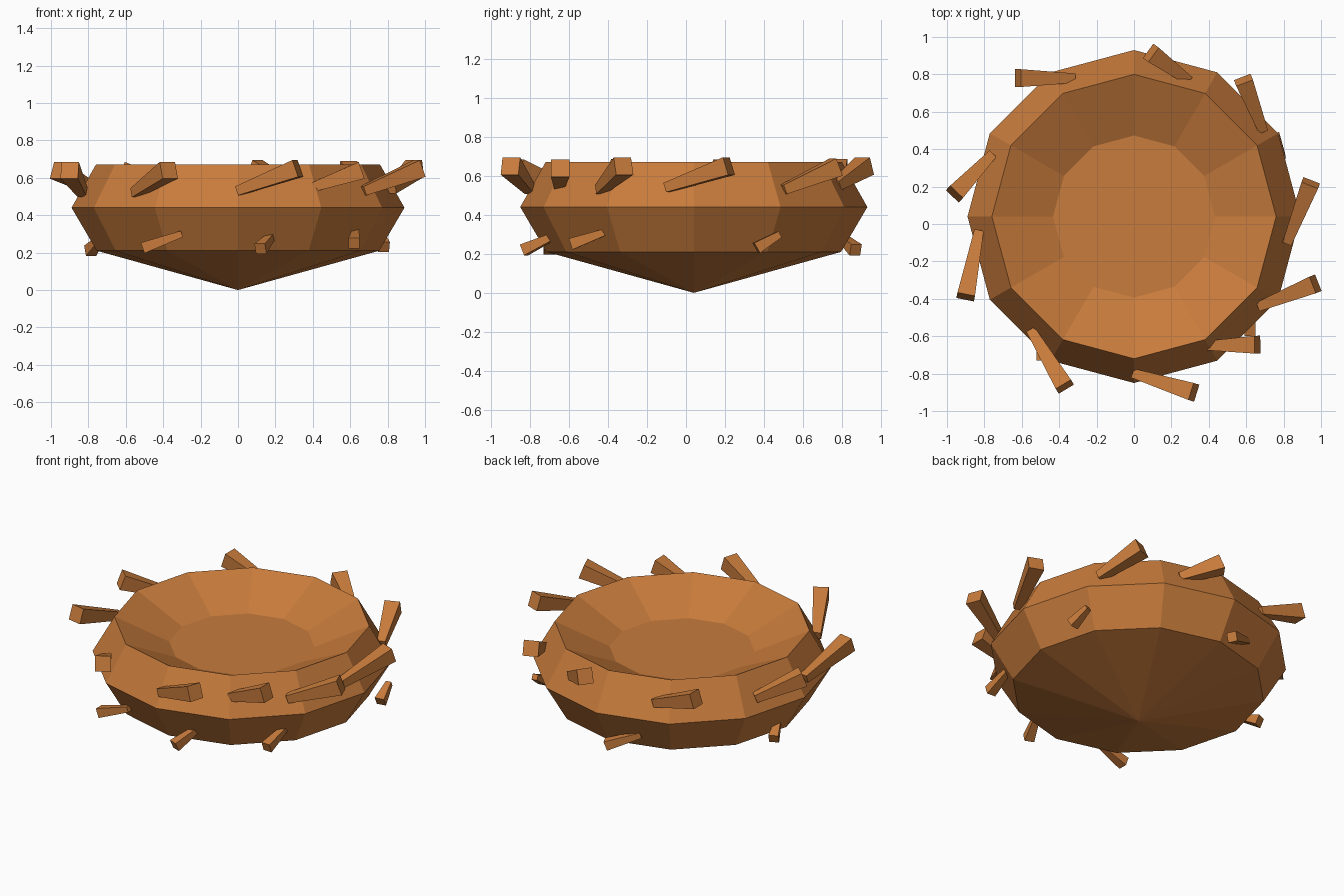
import bpy, bmesh, math
from mathutils import Vector

if "Cube" in bpy.data.objects:
    bpy.data.objects.remove(bpy.data.objects["Cube"])

mat = bpy.data.materials.new("warm brown")
mat.diffuse_color = (0.58, 0.20, 0.045, 1)
mat.use_nodes = True
mat.node_tree.nodes["Principled BSDF"].inputs["Base Color"].default_value = mat.diffuse_color


def finish(bm, name):
    bmesh.ops.recalc_face_normals(bm, faces=bm.faces)
    me = bpy.data.meshes.new(name)
    bm.to_mesh(me)
    bm.free()
    me.materials.append(mat)
    ob = bpy.data.objects.new(name, me)
    bpy.context.collection.objects.link(ob)
    return ob


# nest bowl: 12-sided lathe, pointed underside, shallow flat hollow
N = 12
CY = 0.04
bm = bmesh.new()
rings = []
for r, z in [(0.755, 0.21), (0.89, 0.44), (0.76, 0.67), (0.433, 0.52)]:
    rings.append([bm.verts.new((r * math.cos(2 * math.pi * i / N),
                                CY + r * math.sin(2 * math.pi * i / N), z))
                  for i in range(N)])
tip = bm.verts.new((0, CY, 0))
for i in range(N):
    j = (i + 1) % N
    bm.faces.new((tip, rings[0][j], rings[0][i]))
    for a, b in zip(rings, rings[1:]):
        bm.faces.new((a[i], a[j], b[j], b[i]))
bm.faces.new(rings[-1])
finish(bm, "nest_bowl")


# tapered square stick from a (thin, buried) to b (thick, free end)
def twig(name, a, b, thin, thick):
    a, b = Vector(a), Vector(b)
    d = (b - a).normalized()
    side = d.cross(Vector((0, 0, 1))).normalized()
    up = side.cross(d)
    bm = bmesh.new()
    ends = []
    for p, w in ((a, thin), (b, thick)):
        h = w / 2
        ends.append([bm.verts.new(p + side * h * s + up * h * t)
                     for s, t in ((-1, -1), (1, -1), (1, 1), (-1, 1))])
    for i in range(4):
        j = (i + 1) % 4
        bm.faces.new((ends[0][i], ends[0][j], ends[1][j], ends[1][i]))
    bm.faces.new(ends[0])
    bm.faces.new(ends[1])
    finish(bm, name)


# upper twigs point up and outward, counter-clockwise
upper = [
    ((0.29, 0.77, 0.55), (0.09, 0.915, 0.65)),
    ((0.69, 0.50, 0.53), (0.585, 0.77, 0.645)),
    ((0.82, -0.10, 0.54), (0.945, 0.22, 0.65)),
    ((0.67, -0.44, 0.53), (0.97, -0.32, 0.65)),
    ((0.40, -0.65, 0.55), (0.66, -0.645, 0.64)),
    ((0.00, -0.80, 0.53), (0.32, -0.90, 0.65)),
    ((-0.55, -0.57, 0.52), (-0.37, -0.87, 0.64)),
    ((-0.83, -0.04, 0.52), (-0.90, -0.39, 0.64)),
    ((-0.76, 0.37, 0.53), (-0.96, 0.16, 0.64)),
    ((-0.32, 0.78, 0.54), (-0.62, 0.78, 0.64)),
]
for i, (a, b) in enumerate(upper):
    twig(f"upper_twig_{i + 1}", a, b, 0.05, 0.095)

# lower twigs point down and outward, clockwise
lower = [
    ((-0.30, -0.70, 0.30), (-0.51, -0.70, 0.225)),
    ((0.18, -0.68, 0.29), (0.12, -0.83, 0.22)),
    ((0.63, -0.42, 0.31), (0.62, -0.59, 0.25)),
    ((0.76, 0.48, 0.30), (0.78, 0.36, 0.23)),
    ((-0.22, 0.78, 0.30), (-0.03, 0.87, 0.22)),
    ((-0.74, 0.10, 0.27), (-0.79, 0.22, 0.21)),
]
for i, (a, b) in enumerate(lower):
    twig(f"lower_twig_{i + 1}", a, b, 0.035, 0.06)
